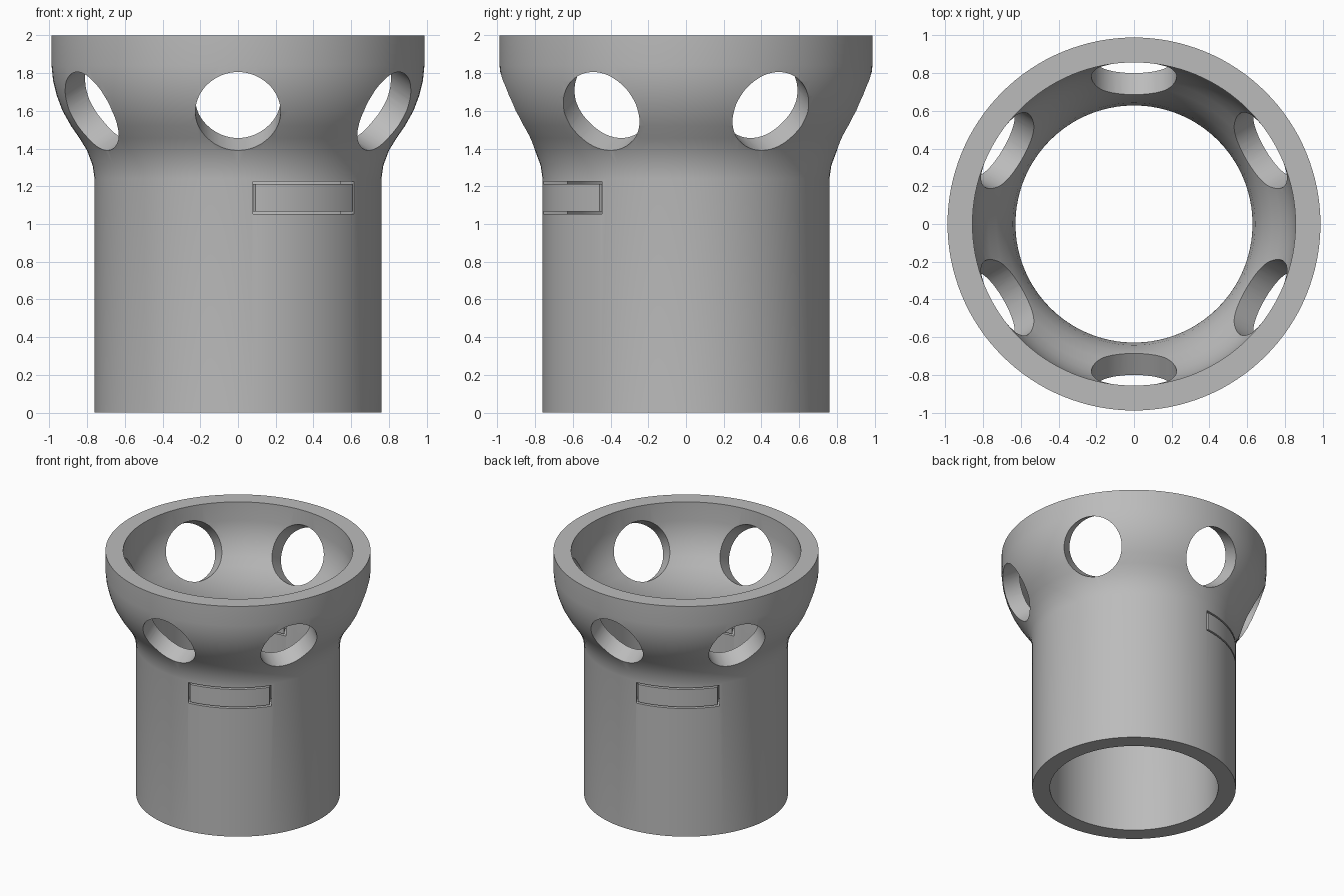
import bpy
import bmesh
from math import radians, sin, cos, tau
from mathutils import Matrix, Vector

if "Cube" in bpy.data.objects:
    bpy.data.objects.remove(bpy.data.objects["Cube"])

WALL = 0.132
SEGMENTS = 128

grey = bpy.data.materials.new("plain_grey")
grey.use_nodes = True
grey.diffuse_color = (0.5, 0.5, 0.5, 1)
grey.node_tree.nodes["Principled BSDF"].inputs["Base Color"].default_value = (0.5, 0.5, 0.5, 1)


def add_object(name, bm):
    bmesh.ops.recalc_face_normals(bm, faces=bm.faces)
    mesh = bpy.data.meshes.new(name)
    bm.to_mesh(mesh)
    bm.free()
    mesh.materials.append(grey)
    obj = bpy.data.objects.new(name, mesh)
    bpy.context.collection.objects.link(obj)
    return obj


def activate(obj):
    bpy.ops.object.select_all(action='DESELECT')
    obj.select_set(True)
    bpy.context.view_layer.objects.active = obj


def apply_boolean(obj, cutter, operation):
    mod = obj.modifiers.new("cut", 'BOOLEAN')
    mod.operation = operation
    mod.solver = 'EXACT'
    mod.object = cutter
    activate(obj)
    bpy.ops.object.modifier_apply(modifier=mod.name)
    bpy.data.objects.remove(cutter)


def make_shell(name):
    """Tube with a flared cup: outer profile plus its inward offset, revolved."""
    outer = [Vector(p) for p in (
        (0.76, 0), (0.76, 1.24), (0.77, 1.31), (0.80, 1.39), (0.84, 1.455),
        (0.885, 1.52), (0.93, 1.6), (0.96, 1.68), (0.98, 1.76), (0.988, 1.84), (0.988, 2))]
    inner = []
    last = len(outer) - 1
    for i, p in enumerate(outer):
        if i in (0, last):
            inner.append(p - Vector((WALL, 0)))
        else:
            t = (outer[i + 1] - p).normalized() + (p - outer[i - 1]).normalized()
            inner.append(p - Vector((t.y, -t.x)).normalized() * WALL)
    loop = outer + inner[::-1]
    bm = bmesh.new()
    rings = [[bm.verts.new((p.x * cos(tau * s / SEGMENTS), p.x * sin(tau * s / SEGMENTS), p.y))
              for p in loop] for s in range(SEGMENTS)]
    n = len(loop)
    for s in range(SEGMENTS):
        a, b = rings[s], rings[(s + 1) % SEGMENTS]
        for i in range(n):
            j = (i + 1) % n
            bm.faces.new((a[i], b[i], b[j], a[j]))
    return add_object(name, bm)


def slot_box(angle, inset):
    """Block through the wall, facing out at the given turn from the front."""
    bm = bmesh.new()
    place = (Matrix.Rotation(radians(angle), 4, 'Z') @ Matrix.Translation((0, -0.69, 1.139))
             @ Matrix.Diagonal((0.62 - 2 * inset, 0.4, 0.17 - 2 * inset, 1)))
    bmesh.ops.create_cube(bm, size=1, matrix=place)
    return add_object("slot_cutter", bm)


def port_cylinder(angle):
    """Round cutter leaning outward and down, square to the cup wall."""
    bm = bmesh.new()
    place = (Matrix.Rotation(radians(angle), 4, 'Z') @ Matrix.Translation((0, -0.893, 1.597))
             @ Matrix.Rotation(radians(120), 4, 'X'))
    bmesh.ops.create_cone(bm, cap_ends=True, segments=64, radius1=0.226, radius2=0.226,
                          depth=0.8, matrix=place)
    return add_object("port_cutter", bm)


# Main body with six round ports in the cup and two slots in the tube
body = make_shell("tube_body")
for k in range(6):
    apply_boolean(body, port_cylinder(60 * k), 'DIFFERENCE')
for angle in (30, 210):
    apply_boolean(body, slot_box(angle, 0), 'DIFFERENCE')
parts = [body]

# Loose panels filling the slots with a narrow gap all round
for name, angle in (("front_panel", 30), ("back_panel", 210)):
    panel = make_shell(name)
    apply_boolean(panel, slot_box(angle, 0.013), 'INTERSECT')
    parts.append(panel)

for part in parts:
    activate(part)
    bpy.ops.object.shade_smooth_by_angle(angle=radians(30))
